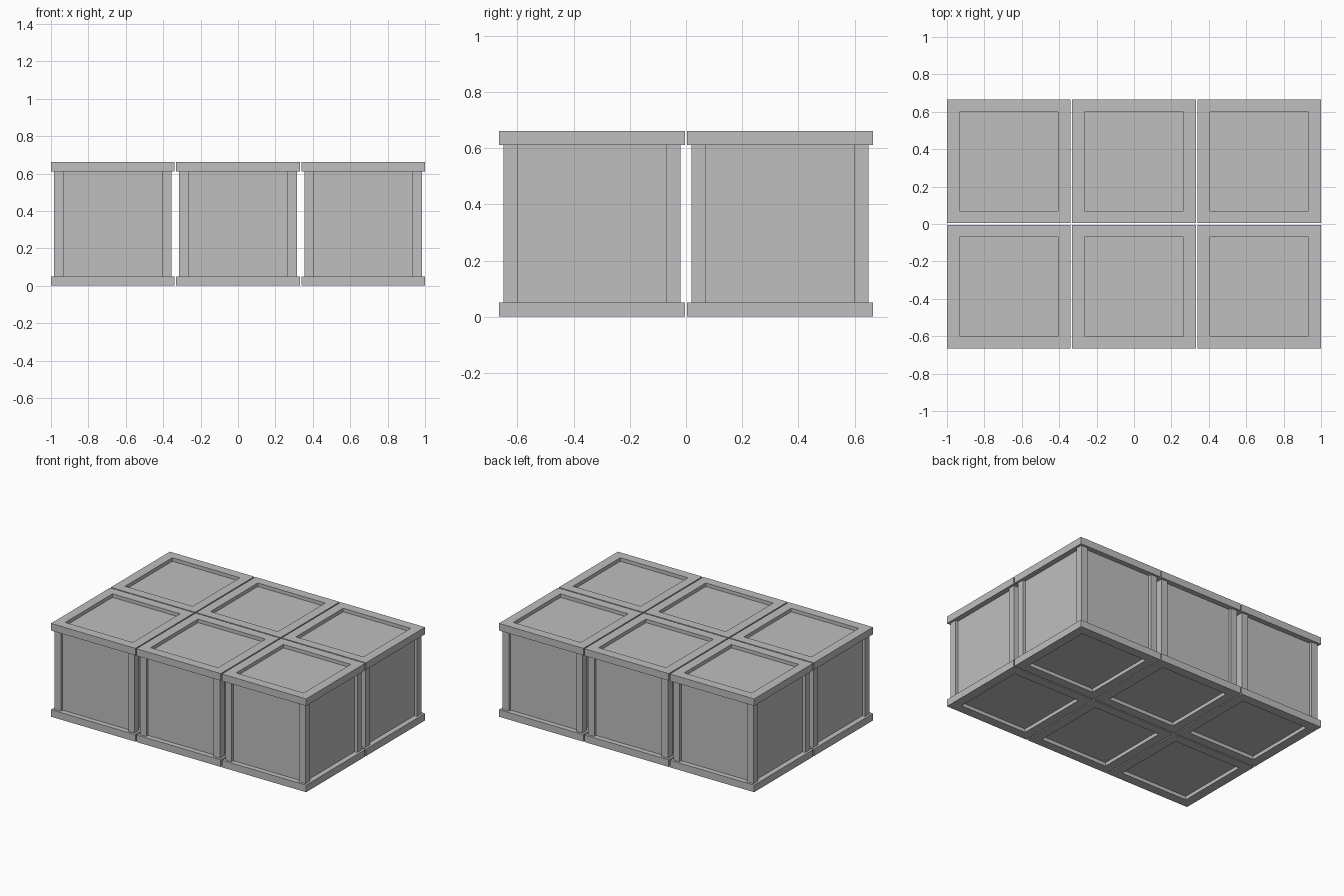
import bpy
from mathutils import Vector

cube = bpy.data.objects.get("Cube")
if cube:
    bpy.data.objects.remove(cube, do_unlink=True)

SIZE = 0.661      # crate edge length
PITCH = 0.6695    # spacing between crates
BEAM = 0.05       # thickness of frames and posts
INSET = 0.016     # posts sit back from the frame edge
RECESS = 0.021    # panels sit back from posts and frames
HALF = SIZE / 2
INNER = HALF - INSET - BEAM

grey = bpy.data.materials.new("plain_grey")
grey.use_nodes = True
colour = (0.52, 0.52, 0.52, 1)
grey.diffuse_color = colour
grey.node_tree.nodes["Principled BSDF"].inputs["Base Color"].default_value = colour


def mesh_object(name, verts, faces, location):
    mesh = bpy.data.meshes.new(name)
    mesh.from_pydata(verts, [], faces)
    mesh.materials.append(grey)
    obj = bpy.data.objects.new(name, mesh)
    obj.location = location
    bpy.context.collection.objects.link(obj)
    return obj


def box(name, low, high, location):
    verts = [(x, y, z) for z in (low[2], high[2])
             for x, y in ((low[0], low[1]), (high[0], low[1]),
                          (high[0], high[1]), (low[0], high[1]))]
    faces = [(3, 2, 1, 0), (4, 5, 6, 7)]
    faces += [(i, (i + 1) % 4, (i + 1) % 4 + 4, i + 4) for i in range(4)]
    return mesh_object(name, verts, faces, location)


def square_frame(name, z, location):
    # Rings: outer bottom, outer top, inner top, inner bottom
    corners = ((-1, -1), (1, -1), (1, 1), (-1, 1))
    rings = ((HALF, z), (HALF, z + BEAM), (INNER, z + BEAM), (INNER, z))
    verts = [(x * r, y * r, h) for r, h in rings for x, y in corners]
    faces = []
    for ring in range(4):
        a, b = ring * 4, (ring + 1) % 4 * 4
        for i in range(4):
            j = (i + 1) % 4
            faces.append((a + i, a + j, b + j, b + i))
    return mesh_object(name, verts, faces, location)


def crate(name, location):
    # Recessed panels as one solid body; top and bottom sit inside the frames
    side = HALF - INSET - RECESS
    box(name + "_side_panels", (-side, -side, BEAM / 2),
        (side, side, SIZE - BEAM / 2), location)
    for label, z in (("bottom", 0), ("top", SIZE - BEAM)):
        square_frame(f"{name}_{label}_frame", z, location)
    # Corner posts
    for y, depth in ((-1, "front"), (1, "back")):
        for x, hand in ((-1, "right"), (1, "left")):
            outer = HALF - INSET
            xs = sorted((x * outer, x * INNER))
            ys = sorted((y * outer, y * INNER))
            box(f"{name}_{depth}_{hand}_post", (xs[0], ys[0], BEAM),
                (xs[1], ys[1], SIZE - BEAM), location)


# Two rows of three crates
for row, depth in ((-0.5, "front"), (0.5, "back")):
    for column, hand in ((-1, "right"), (0, "middle"), (1, "left")):
        crate(f"{depth}_{hand}_crate", Vector((column * PITCH, row * PITCH, 0)))
